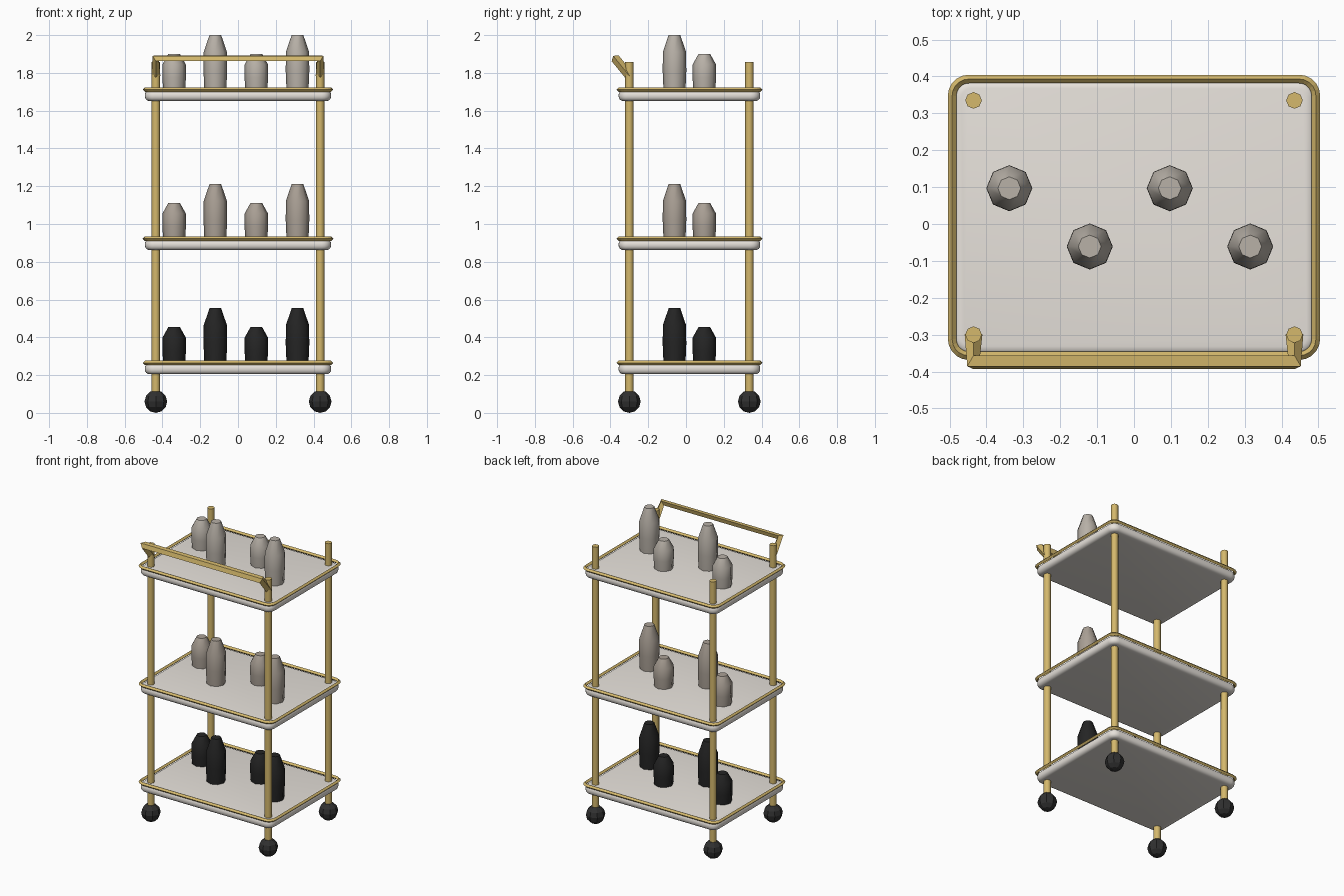
import bpy, bmesh, math

if "Cube" in bpy.data.objects:
    bpy.data.objects.remove(bpy.data.objects["Cube"])

CY = 0.018                       # trays sit slightly behind the centre
POSTS = [(sx * 0.435, y) for sx in (-1, 1) for y in (-0.30, 0.335)]
TRAYS = {"lower": 0.205, "middle": 0.862, "upper": 1.651}


def material(name, rgb):
    m = bpy.data.materials.new(name)
    m.diffuse_color = (*rgb, 1)
    m.use_nodes = True
    m.node_tree.nodes["Principled BSDF"].inputs["Base Color"].default_value = m.diffuse_color
    return m


GOLD = material("brass", (0.66, 0.48, 0.15))
CREAM = material("cream", (0.80, 0.76, 0.71))
BLACK = material("rubber", (0.03, 0.03, 0.03))
GLASS = {"lower": material("dark_glass", (0.018, 0.018, 0.018)),
         "middle": material("taupe_glass", (0.40, 0.35, 0.30)),
         "upper": material("grey_glass", (0.48, 0.44, 0.39))}


def finish(ob, name, mat, angle=None):
    ob.name = name
    ob.data.materials.append(mat)
    if angle:
        bpy.ops.object.select_all(action='DESELECT')
        ob.select_set(True)
        bpy.context.view_layer.objects.active = ob
        bpy.ops.object.shade_smooth_by_angle(angle=math.radians(angle))
    return ob


def mesh_object(bm, name, mat, angle=None):
    bmesh.ops.recalc_face_normals(bm, faces=bm.faces)
    me = bpy.data.meshes.new(name)
    bm.to_mesh(me)
    bm.free()
    ob = bpy.data.objects.new(name, me)
    bpy.context.collection.objects.link(ob)
    return finish(ob, name, mat, angle)


def rounded_rect(hx, hy, r, n=5):
    pts = []
    for q, (sx, sy) in enumerate([(1, 1), (-1, 1), (-1, -1), (1, -1)]):
        for i in range(n + 1):
            a = math.pi / 2 * (q + i / n)
            pts.append((sx * (hx - r) + r * math.cos(a),
                        CY + sy * (hy - r) + r * math.sin(a)))
    return pts


def loft(loops, name, mat, angle=None):
    bm = bmesh.new()
    rings = [[bm.verts.new(p) for p in lp] for lp in loops]
    n = len(rings[0])
    for a, b in zip(rings, rings[1:]):
        for i in range(n):
            bm.faces.new((a[i], a[(i + 1) % n], b[(i + 1) % n], b[i]))
    bm.faces.new(rings[0])
    bm.faces.new(rings[-1])
    return mesh_object(bm, name, mat, angle)


def tube(points, depth, name, mat, cyclic=False):
    # four-sided rail swept along a path
    cu = bpy.data.curves.new(name, 'CURVE')
    cu.dimensions = '3D'
    cu.bevel_depth = depth
    cu.bevel_resolution = 0
    cu.use_fill_caps = True
    sp = cu.splines.new('POLY')
    sp.points.add(len(points) - 1)
    for p, co in zip(sp.points, points):
        p.co = (*co, 1)
    sp.use_cyclic_u = cyclic
    sp.use_smooth = False
    ob = bpy.data.objects.new(name, cu)
    bpy.context.collection.objects.link(ob)
    return finish(ob, name, mat)


def bottle(x, y, z, h, name, mat):
    shoulder = h - (0.09 if h > 0.25 else 0.055)
    profile = [(0.058, 0), (0.0625, shoulder * 0.5), (0.0615, shoulder), (0.031, h)]
    loft([[(x + r * math.cos(k * math.pi / 4), y + r * math.sin(k * math.pi / 4), z + dz)
           for k in range(8)] for r, dz in profile], name, mat, 50)


# Posts and casters
for i, (x, y) in enumerate(POSTS):
    bpy.ops.mesh.primitive_cylinder_add(vertices=8, radius=0.0225, depth=1.795,
                                        location=(x, y, 0.9595))
    finish(bpy.context.object, f"post_{i}", GOLD, 50)
    bpy.ops.mesh.primitive_uv_sphere_add(segments=8, ring_count=6, radius=0.06,
                                         location=(x, y, 0.06))
    finish(bpy.context.object, f"caster_{i}", BLACK)

# Trays with a rounded edge, brass rims and bottles
T, B = 0.058, 0.025
EDGE = [(B * (1 - math.sin(a)), B * (1 - math.cos(a)))
        for a in (math.pi / 8 * k for k in range(5))]
for level, z in TRAYS.items():
    section = EDGE + [(ins, T - dz) for ins, dz in reversed(EDGE)]
    loft([[(x, y, z + dz) for x, y in rounded_rect(0.493 - ins, 0.375 - ins, 0.05 - ins)]
          for ins, dz in section], f"{level}_tray", CREAM, 40)
    tube([(x, y, z + 0.06) for x, y in rounded_rect(0.493, 0.375, 0.045)],
         0.0115, f"{level}_rim", GOLD, True)
    for i, x in enumerate((-0.338, -0.12, 0.097, 0.315)):
        tall = i % 2
        top = z + (0.349 if tall else 0.249)
        bottle(x, -0.061 if tall else 0.097, z + T - 0.002, top - z - T + 0.002,
               f"{level}_bottle_{i}", GLASS[level])

# Push handle at the front
tube([(-0.435, -0.30, 1.785), (-0.435, -0.375, 1.877),
      (0.435, -0.375, 1.877), (0.435, -0.30, 1.785)], 0.024, "push_handle", GOLD)
